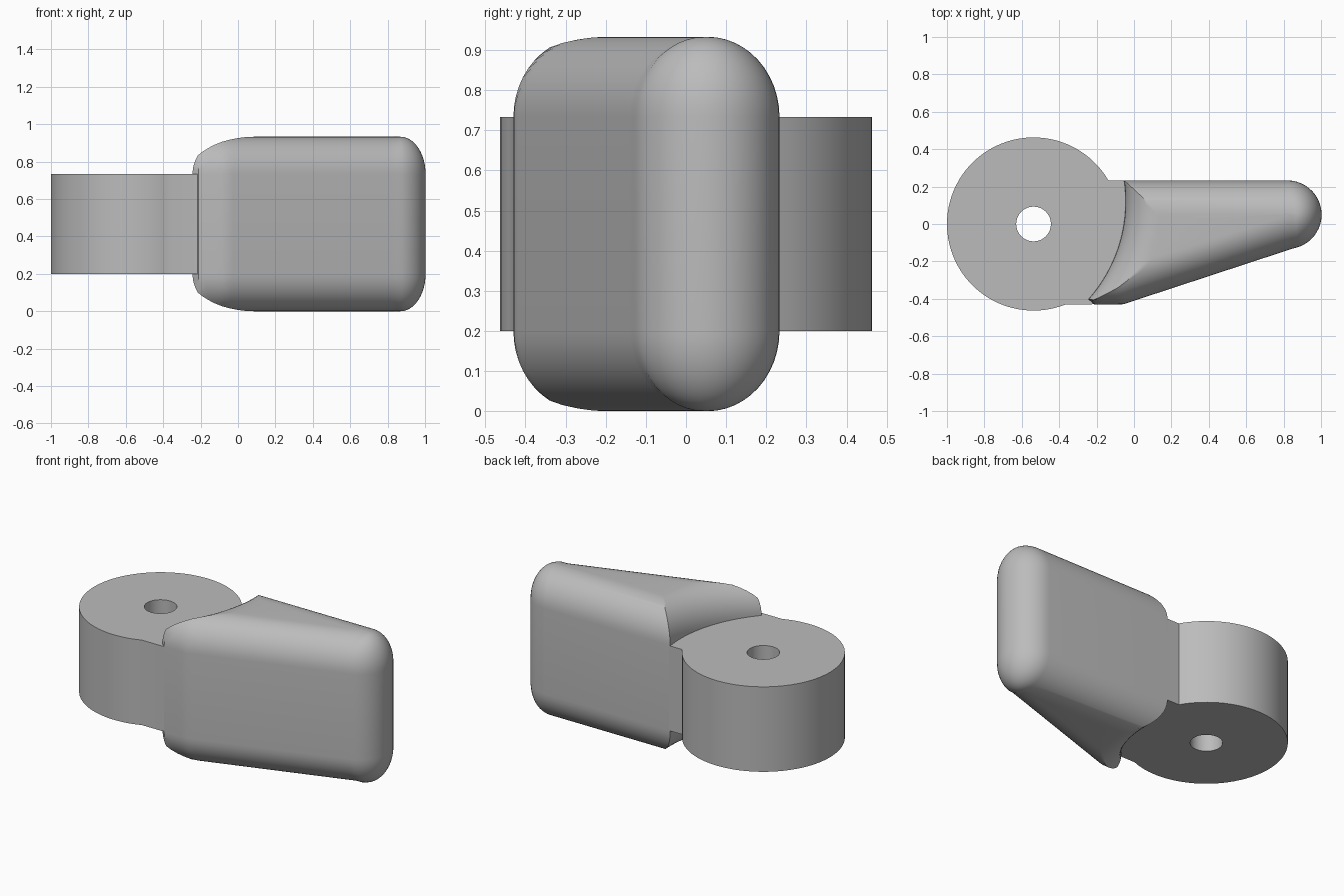
import bpy, bmesh
from math import sin, cos, sqrt, pi, radians, tan

if "Cube" in bpy.data.objects:
    bpy.data.objects.remove(bpy.data.objects["Cube"], do_unlink=True)

grey = bpy.data.materials.new("plain grey")
grey.use_nodes = True
grey.diffuse_color = (0.5, 0.5, 0.5, 1)
grey.node_tree.nodes["Principled BSDF"].inputs["Base Color"].default_value = (0.5, 0.5, 0.5, 1)

BACK, FRONT = 0.233, -0.43        # limits in y
LOW, HIGH, ROUND = 0.2, 0.733, 0.2  # hub bottom, hub top, rounding height
SLANT = radians(18.2)             # taper of the front face


def finish(bm, name, angle):
    bmesh.ops.recalc_face_normals(bm, faces=bm.faces)
    mesh = bpy.data.meshes.new(name)
    bm.to_mesh(mesh)
    bm.free()
    mesh.materials.append(grey)
    ob = bpy.data.objects.new(name, mesh)
    bpy.context.collection.objects.link(ob)
    bpy.ops.object.select_all(action="DESELECT")
    ob.select_set(True)
    bpy.context.view_layer.objects.active = ob
    bpy.ops.object.shade_smooth_by_angle(angle=radians(angle))


# Hub: round boss with a bore and a short web reaching into the blade
def hub():
    cx, r, bore, n = -0.537, 0.463, 0.093, 64
    a0 = math_asin(BACK / r)
    a1 = 2 * pi - (pi - math_asin(-FRONT / r)) + (pi - 2 * math_asin(-FRONT / r))
    outer = [(cx + r * cos(a0 + (a1 - a0) * i / n), r * sin(a0 + (a1 - a0) * i / n))
             for i in range(n + 1)]
    outer += [(-0.23, FRONT), (0, -0.38), (0, 0.2), (-0.045, BACK)]
    inner = [(cx + bore * cos(2 * pi * i / 32), bore * sin(2 * pi * i / 32)) for i in range(32)]
    bm = bmesh.new()
    for loop in (outer, inner):
        vs = [bm.verts.new((x, y, LOW)) for x, y in loop]
        for i, v in enumerate(vs):
            bm.edges.new((v, vs[i - 1]))
    bmesh.ops.triangle_fill(bm, edges=bm.edges[:], use_beauty=True)
    top = bmesh.ops.extrude_face_region(bm, geom=bm.faces[:])["geom"]
    bmesh.ops.translate(bm, vec=(0, 0, HIGH - LOW),
                        verts=[g for g in top if isinstance(g, bmesh.types.BMVert)])
    finish(bm, "hub", 25)


def math_asin(v):
    from math import asin
    return asin(v)


# Blade outline, inset by d from its widest section
def outline(d):
    def arc_x(y):                 # hollow end facing the hub
        return -0.83 + sqrt((0.785 + d) ** 2 - (y - 0.12) ** 2)

    def front_y(x):               # flat, tapered and nose edges
        taper = FRONT + d / cos(SLANT) + (x + 0.06) * tan(SLANT)
        return max(FRONT + d, taper, FRONT + d - (x + 0.215))

    lo, hi = FRONT, BACK - d
    for _ in range(40):
        mid = (lo + hi) / 2
        if mid < front_y(arc_x(mid)):
            lo = mid
        else:
            hi = mid
    px = arc_x(lo)
    cx, r = 0.82 + 0.25 * d, 0.183 - d
    tip = [(cx + r * cos(a), 0.05 + r * sin(a)) for a in
           [-(pi / 2 - SLANT) + (pi - SLANT) * i / 20 for i in range(21)]]
    pts = [(x, front_y(x)) for x in [px + (tip[0][0] - px) * i / 36 for i in range(36)]]
    pts += tip
    ys = [BACK - d + (lo - BACK + d) * i / 24 for i in range(24)]
    return pts + [(arc_x(y), y) for y in ys]


# Blade: stacked outlines with rounded top and bottom rims
def blade():
    inset, steps = 0.18, 12
    quarter = [pi / 2 * i / steps for i in range(steps + 1)]
    levels = [(inset * (1 - cos(t)), LOW - ROUND * sin(t)) for t in reversed(quarter)]
    levels += [(inset * (1 - cos(t)), HIGH + ROUND * sin(t)) for t in quarter]
    bm = bmesh.new()
    rings = [[bm.verts.new((x, y, z)) for x, y in outline(d)] for d, z in levels]
    for a, b in zip(rings, rings[1:]):
        for i in range(len(a)):
            bm.faces.new((a[i - 1], a[i], b[i], b[i - 1]))
    bm.faces.new(rings[0])
    bm.faces.new(rings[-1])
    finish(bm, "blade", 35)


hub()
blade()
